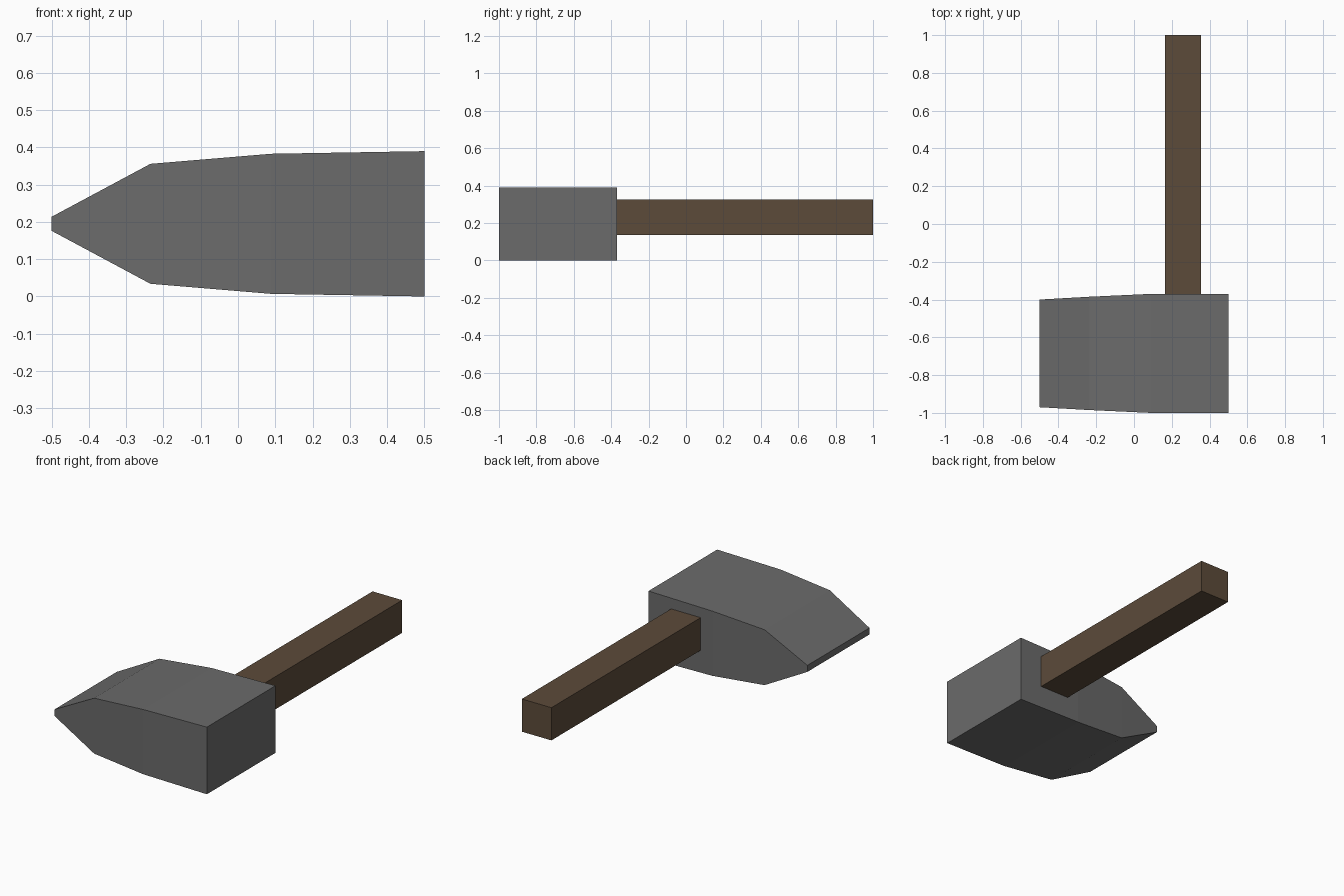
import bpy
import bmesh

if "Cube" in bpy.data.objects:
    bpy.data.objects.remove(bpy.data.objects["Cube"], do_unlink=True)


def make_material(name, color):
    mat = bpy.data.materials.new(name)
    mat.use_nodes = True
    mat.diffuse_color = color
    mat.node_tree.nodes["Principled BSDF"].inputs["Base Color"].default_value = color
    return mat


def loft(name, sections, mat):
    """Join a row of four-cornered sections into a closed solid."""
    bm = bmesh.new()
    rings = [[bm.verts.new(p) for p in section] for section in sections]
    for a, b in zip(rings, rings[1:]):
        for i in range(4):
            j = (i + 1) % 4
            bm.faces.new((a[i], a[j], b[j], b[i]))
    bm.faces.new(rings[0])
    bm.faces.new(rings[-1])
    bmesh.ops.recalc_face_normals(bm, faces=bm.faces)
    mesh = bpy.data.meshes.new(name)
    bm.to_mesh(mesh)
    bm.free()
    mesh.materials.append(mat)
    obj = bpy.data.objects.new(name, mesh)
    bpy.context.collection.objects.link(obj)
    return obj


CORNERS = ((-1, -1), (1, -1), (1, 1), (-1, 1))
steel = make_material("dark grey steel", (0.147, 0.147, 0.147, 1))
wood = make_material("brown wood", (0.107, 0.070, 0.042, 1))

# Head: flat striking face on the left, tapering to a blunt wedge on the right
head_y, head_z = -0.685, 0.195
stations = ((0.5, 0.315, 0.195), (0.09, 0.315, 0.188),
            (-0.235, 0.3, 0.161), (-0.5, 0.285, 0.019))
loft("hammer_head",
     [[(x, head_y + sy * hy, head_z + sz * hz) for sy, sz in CORNERS]
      for x, hy, hz in stations], steel)

# Handle: square bar set into the back of the head
handle_x, handle_z, half = 0.26, 0.23, 0.095
loft("handle",
     [[(handle_x + sx * half, y, handle_z + sz * half) for sx, sz in CORNERS]
      for y in (-0.4, 1.0)], wood)
